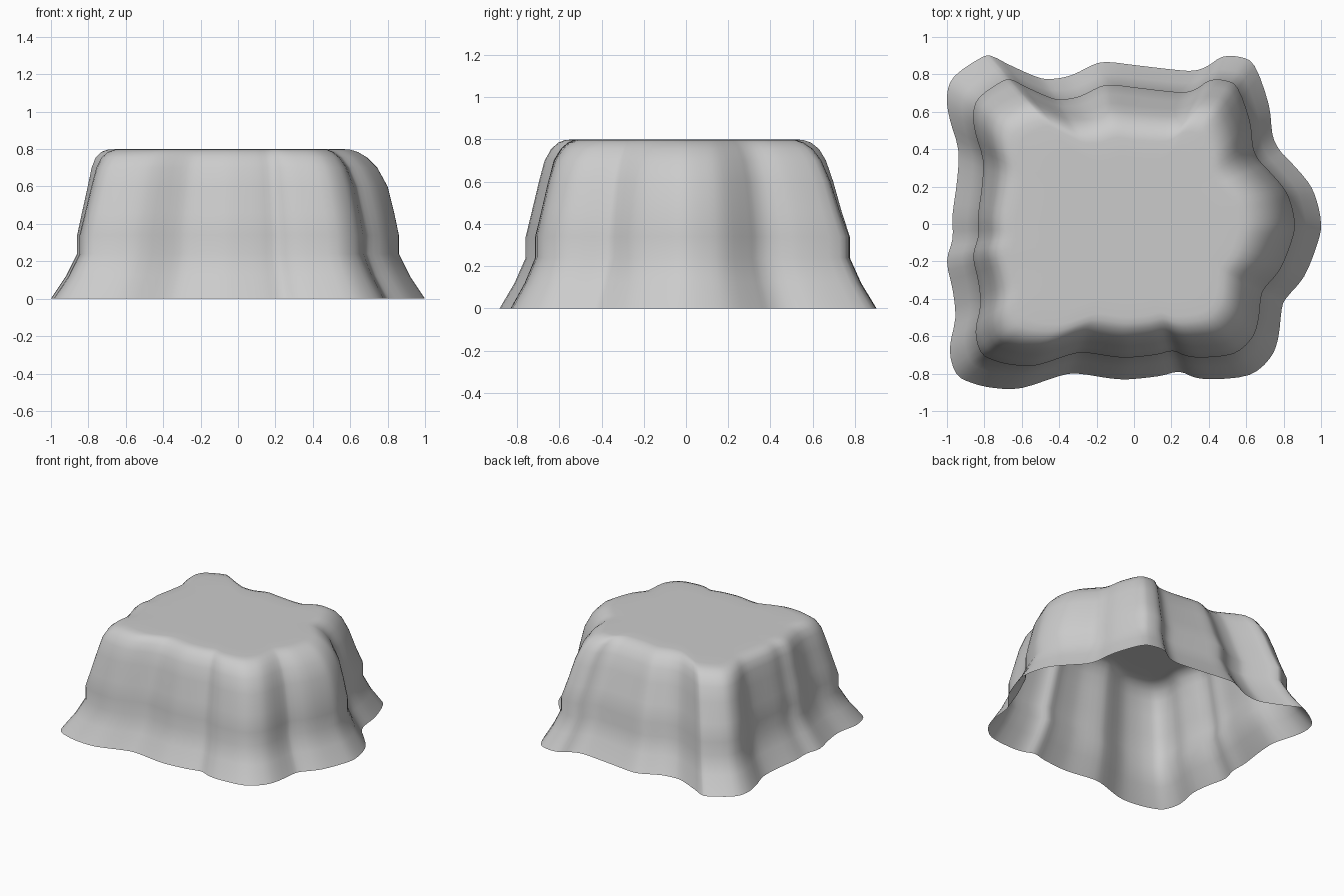
import bpy, bmesh, math
from mathutils import Vector

# Ground outline of the cliff, counter-clockwise from the right tip
OUTLINE = [
    (1, 0), (.975, .13), (.93, .225), (.83, .34), (.775, .40), (.74, .48),
    (.72, .64), (.645, .845), (.565, .893), (.47, .893), (.395, .845),
    (.32, .82), (.215, .825), (0, .85), (-.13, .865), (-.21, .855),
    (-.335, .795), (-.45, .775), (-.53, .79), (-.675, .855), (-.75, .893),
    (-.81, .893), (-.96, .79), (-1, .685), (-.985, .56), (-.94, .40),
    (-.945, .24), (-.97, .05), (-.97, -.08), (-1, -.2), (-.97, -.35),
    (-.955, -.5), (-.985, -.67), (-.95, -.8), (-.865, -.85), (-.745, -.877),
    (-.6, -.877), (-.4, -.813), (-.3, -.8), (-.13, -.825), (-.025, -.83),
    (.135, -.813), (.24, -.79), (.325, -.82), (.43, -.83), (.617, -.807),
    (.725, -.72), (.77, -.615), (.79, -.455), (.815, -.395), (.91, -.28),
    (.98, -.107)]

# Height, then outline scale towards +x, -x, +y, -y
PROFILE = [
    (0, 1, 1, 1, 1), (.12, .92, .92, .92, .92), (.24, .86, .86, .86, .86),
    (.34, .86, .86, .86, .86), (.46, .835, .835, .80, .825),
    (.6, .80, .805, .745, .785), (.7, .745, .785, .695, .755),
    (.755, .69, .765, .65, .715), (.785, .64, .735, .60, .675),
    (.797, .60, .70, .56, .64), (.8, .56, .65, .53, .60),
    (.8, .45, .5, .42, .48), (.8, .2, .2, .2, .2)]


def smooth_loop(pts, steps):
    """Closed Catmull-Rom curve through the points."""
    pts = [Vector(p) for p in pts]
    n, out = len(pts), []
    for i in range(n):
        a, b, c, d = (pts[(i + k) % n] for k in (-1, 0, 1, 2))
        for s in range(steps):
            t = s / steps
            out.append(.5 * (2 * b + (c - a) * t + (2 * a - 5 * b + 4 * c - d) * t**2
                             + (3 * b - a - 3 * c + d) * t**3))
    return out


# Stack of scaled outlines, open underneath
bm = bmesh.new()
loop = smooth_loop(OUTLINE, 3)
rings = []
for z, px, nx, py, ny in PROFILE:
    ring = []
    for p in loop:
        w = p.x**2 / p.length_squared
        u, v = .5 + .5 * p.x / p.length, .5 + .5 * p.y / p.length
        s = w * (px * u + nx * (1 - u)) + (1 - w) * (py * v + ny * (1 - v))
        ring.append(bm.verts.new((p.x * s, p.y * s, z)))
    rings.append(ring)
n = len(loop)
for lo, hi in zip(rings, rings[1:]):
    for i in range(n):
        j = (i + 1) % n
        bm.faces.new((lo[i], lo[j], hi[j], hi[i]))

# Flat plateau centre
c = bm.verts.new((0, 0, .8))
for i in range(n):
    bm.faces.new((rings[-1][i], rings[-1][(i + 1) % n], c))

for f in bm.faces:
    f.smooth = True
mesh = bpy.data.meshes.new("cliff_plateau")
bm.to_mesh(mesh)
bm.free()
bpy.context.collection.objects.link(bpy.data.objects.new("cliff_plateau", mesh))
